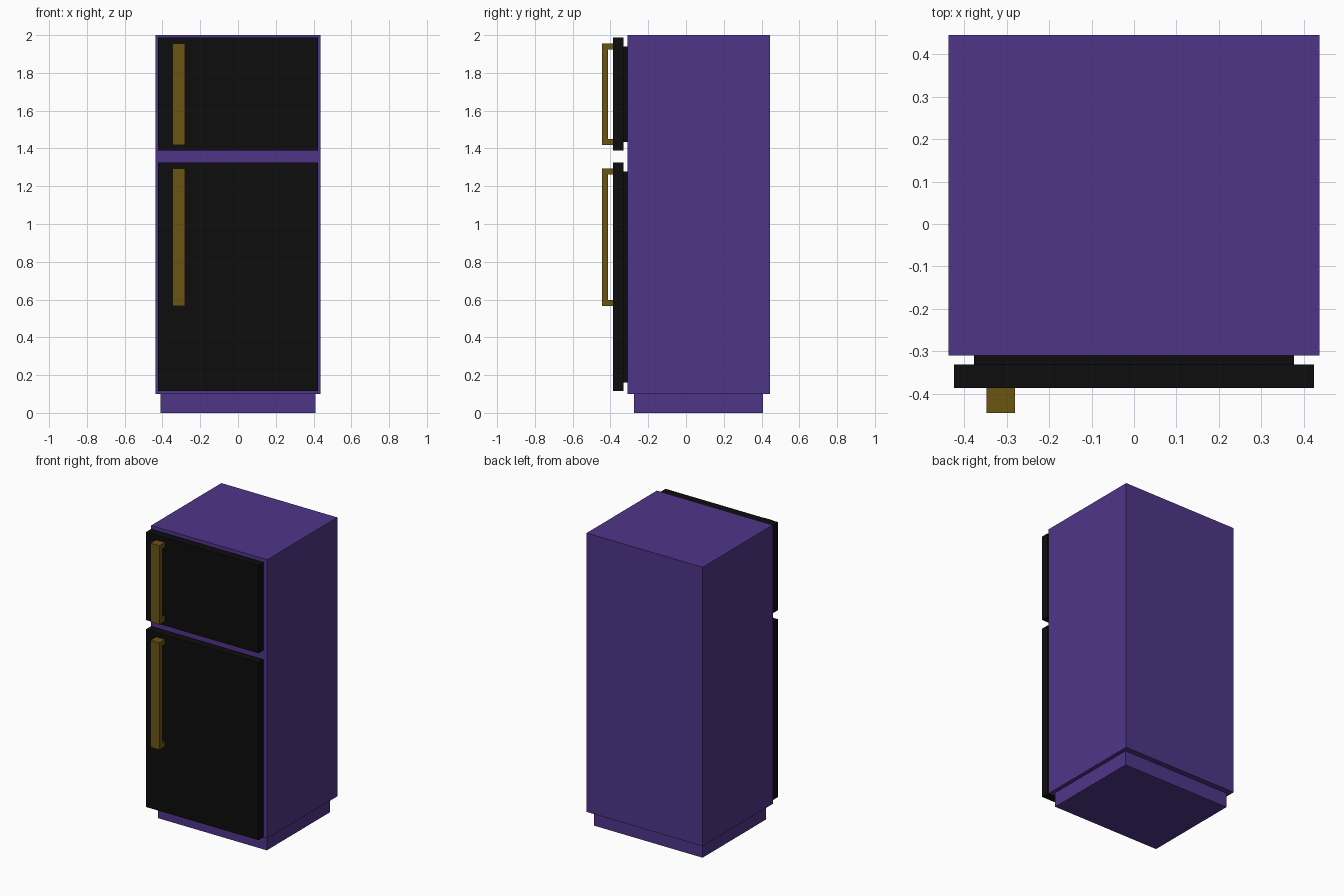
import bpy, bmesh

if "Cube" in bpy.data.objects:
    bpy.data.objects.remove(bpy.data.objects["Cube"])


def material(name, rgb):
    m = bpy.data.materials.new(name)
    m.diffuse_color = (*rgb, 1)
    m.use_nodes = True
    m.node_tree.nodes["Principled BSDF"].inputs["Base Color"].default_value = m.diffuse_color
    return m


purple = material("purple", (0.08, 0.036, 0.25))
black = material("black", (0.004, 0.004, 0.004))
brass = material("brass", (0.147, 0.09, 0.007))


def prism(name, profile, x0, x1, mat):
    """Extrude a (y, z) profile along x."""
    bm = bmesh.new()
    face = bm.faces.new([bm.verts.new((x0, y, z)) for y, z in profile])
    ext = bmesh.ops.extrude_face_region(bm, geom=[face])
    moved = [v for v in ext["geom"] if isinstance(v, bmesh.types.BMVert)]
    bmesh.ops.translate(bm, verts=moved, vec=(x1 - x0, 0, 0))
    bmesh.ops.recalc_face_normals(bm, faces=bm.faces)
    mesh = bpy.data.meshes.new(name)
    bm.to_mesh(mesh)
    bm.free()
    mesh.materials.append(mat)
    ob = bpy.data.objects.new(name, mesh)
    bpy.context.collection.objects.link(ob)
    return ob


def box(name, half_x, y0, y1, z0, z1, mat):
    return prism(name, [(y0, z0), (y1, z0), (y1, z1), (y0, z1)], -half_x, half_x, mat)


# Cabinet and recessed plinth
box("cabinet", 0.437, -0.31, 0.445, 0.10, 2.0, purple)
box("plinth", 0.41, -0.275, 0.407, 0.0, 0.10, purple)

# Doors with a smaller seal behind and a C-shaped handle in front
FRONT, BACK = -0.386, -0.331
for part, z0, z1, h0, h1 in (("freezer", 1.388, 1.987, 1.418, 1.955),
                             ("fridge", 0.115, 1.325, 0.565, 1.294)):
    box(part + "_door", 0.424, FRONT, BACK, z0, z1, black)
    box(part + "_door_seal", 0.376, BACK, -0.31, z0 + 0.047, z1 - 0.047, black)
    y0, y1, t = -0.445, -0.412, 0.032
    prism(part + "_handle",
          [(FRONT, h0), (y0, h0), (y0, h1), (FRONT, h1),
           (FRONT, h1 - t), (y1, h1 - t), (y1, h0 + t), (FRONT, h0 + t)],
          -0.347, -0.28, brass)
